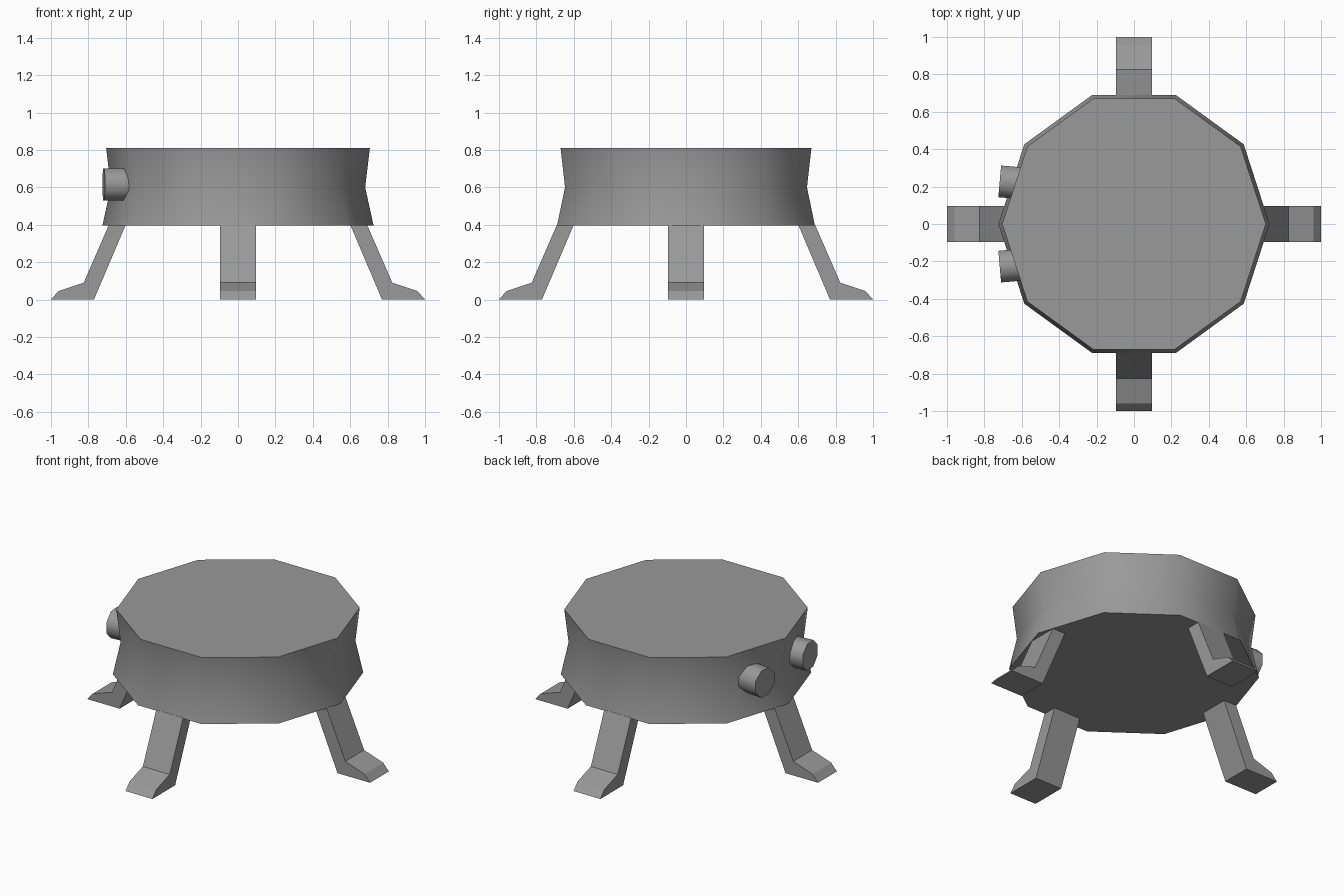
import bpy
import bmesh
from math import pi, sin, cos, radians
from mathutils import Matrix

if "Cube" in bpy.data.objects:
    bpy.data.objects.remove(bpy.data.objects["Cube"], do_unlink=True)

GREY = (0.32, 0.32, 0.32, 1.0)
grey = bpy.data.materials.new("plain grey")
grey.use_nodes = True
grey.diffuse_color = GREY
grey.node_tree.nodes["Principled BSDF"].inputs["Base Color"].default_value = GREY


def loft(name, sections, matrix=Matrix(), smooth_angle=None):
    """Join matching cross-sections into a capped solid."""
    bm = bmesh.new()
    rings = [[bm.verts.new(p) for p in section] for section in sections]
    n = len(rings[0])
    for low, high in zip(rings, rings[1:]):
        for i in range(n):
            j = (i + 1) % n
            bm.faces.new((low[i], low[j], high[j], high[i]))
    bm.faces.new(rings[0])
    bm.faces.new(rings[-1])
    bmesh.ops.recalc_face_normals(bm, faces=bm.faces)
    bm.transform(matrix)
    mesh = bpy.data.meshes.new(name)
    bm.to_mesh(mesh)
    bm.free()
    mesh.materials.append(grey)
    obj = bpy.data.objects.new(name, mesh)
    bpy.context.collection.objects.link(obj)
    if smooth_angle:
        bpy.ops.object.select_all(action="DESELECT")
        obj.select_set(True)
        bpy.context.view_layer.objects.active = obj
        bpy.ops.object.shade_smooth_by_angle(angle=radians(smooth_angle))
    return obj


def ring(sides, radius, z, turn=0.0):
    angles = [2 * pi * i / sides + turn for i in range(sides)]
    return [(radius * cos(a), radius * sin(a), z) for a in angles]


# Ten-sided waisted body
loft("body", [ring(10, r, z) for r, z in ((0.725, 0.395), (0.68, 0.60), (0.705, 0.81))],
     smooth_angle=50)

# Four splayed legs with flared feet
leg_profile = [(0.60, 0.40), (0.77, 0.0), (1.0, 0.0), (0.96, 0.045), (0.825, 0.09), (0.69, 0.40)]
for i, side in enumerate(("left", "back", "right", "front")):
    loft(side + "_leg", [[(x, y, z) for x, z in leg_profile] for y in (-0.095, 0.095)],
         Matrix.Rotation(i * pi / 2, 4, "Z"))

# Two eight-sided knobs on the right side, turned slightly apart
for name, side in (("front_knob", -1), ("back_knob", 1)):
    place = (Matrix.Translation((-0.718, side * 0.228, 0.615))
             @ Matrix.Rotation(-side * radians(5), 4, "Z")
             @ Matrix.Rotation(-pi / 2, 4, "Y"))
    loft(name, [ring(8, 0.092, z, pi / 8) for z in (-0.17, 0.0)], place, smooth_angle=50)
